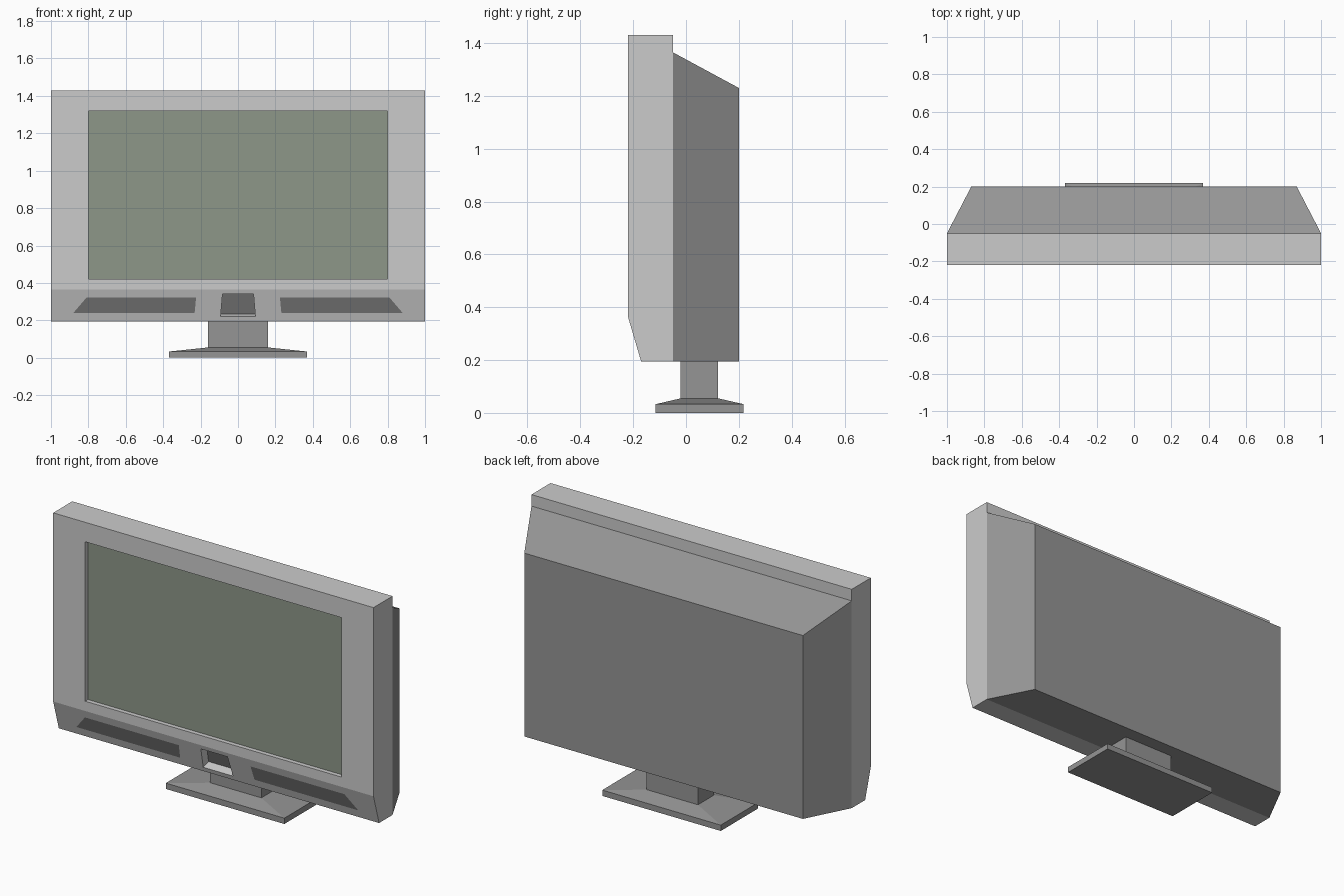
import bpy, bmesh

if "Cube" in bpy.data.objects:
    bpy.data.objects.remove(bpy.data.objects["Cube"])


def material(name, colour):
    m = bpy.data.materials.new(name)
    m.diffuse_color = (*colour, 1)
    m.use_nodes = True
    m.node_tree.nodes["Principled BSDF"].inputs["Base Color"].default_value = m.diffuse_color
    return m


DARK = material("dark_plastic", (0.3, 0.3, 0.3))
BLACK = material("black_mesh", (0.2, 0.2, 0.2))
GLASS = material("green_glass", (0.27, 0.31, 0.25))


def loft(name, rings, mat=None, open_start=False):
    """Join rings of equal point count with side faces and end caps."""
    bm = bmesh.new()
    loops = [[bm.verts.new(p) for p in ring] for ring in rings]
    n = len(loops[0])
    for a, b in zip(loops, loops[1:]):
        for i in range(n):
            j = (i + 1) % n
            bm.faces.new((a[i], a[j], b[j], b[i]))
    start = bm.faces.new(loops[0])
    if len(loops) > 1:
        bm.faces.new(loops[-1])
        bmesh.ops.recalc_face_normals(bm, faces=bm.faces)
        if open_start:
            bmesh.ops.delete(bm, geom=[start], context='FACES_ONLY')
    mesh = bpy.data.meshes.new(name)
    bm.to_mesh(mesh)
    bm.free()
    if mat:
        mesh.materials.append(mat)
    ob = bpy.data.objects.new(name, mesh)
    bpy.context.collection.objects.link(ob)
    return ob


def rect_xz(x, z0, z1, y):
    return [(-x, y, z0), (x, y, z0), (x, y, z1), (-x, y, z1)]


def rect_xy(x, y0, y1, z):
    return [(-x, y0, z), (x, y0, z), (x, y1, z), (-x, y1, z)]


def on_chin(points, depth):
    """Place front-view (x, z) points on the slanted chin, sunk by depth."""
    return [(x, -0.17 - (z - 0.195) * 0.05 / 0.17 + 0.959 * depth, z + 0.282 * depth)
            for x, z in points]


def cut(target, cutter):
    mod = target.modifiers.new("cut", 'BOOLEAN')
    mod.object = cutter
    mod.operation = 'DIFFERENCE'
    mod.solver = 'EXACT'
    dg = bpy.context.evaluated_depsgraph_get()
    mesh = bpy.data.meshes.new_from_object(target.evaluated_get(dg))
    target.modifiers.clear()
    target.data = mesh
    bpy.data.objects.remove(cutter)


# Front bezel with slanted chin
profile = [(-0.05, 0.195), (-0.17, 0.195), (-0.22, 0.365), (-0.22, 1.43), (-0.05, 1.43)]
bezel = loft("bezel", [[(x, y, z) for y, z in profile] for x in (-1, 1)])

# Recessed screen
cut(bezel, loft("screen_cutter", [rect_xz(0.8, 0.42, 1.32, y) for y in (-0.3, -0.194)]))
loft("screen", [rect_xz(0.8, 0.42, 1.32, -0.195)], GLASS)

# Control pocket in the chin
pocket = [(-0.093, 0.22), (0.093, 0.22), (0.083, 0.34), (-0.083, 0.34)]
cut(bezel, loft("pocket_cutter", [on_chin(pocket, d) for d in (-0.03, 0.051)]))
loft("control_panel", [on_chin(pocket, 0.05)], BLACK)

# Speaker grilles
grille = [(0.232, 0.24), (0.88, 0.24), (0.81, 0.322), (0.224, 0.322)]
for side, s in (("right", 1), ("left", -1)):
    points = [(s * x, z) for x, z in grille][::s]
    loft("speaker_grille_" + side, [on_chin(points, -0.001)], BLACK)

# Tapered rear housing
loft("rear_housing", [rect_xz(1, 0.195, 1.365, -0.05),
                      rect_xz(0.87, 0.195, 1.23, 0.2)], DARK, open_start=True)

# Stand: flat foot, sloped top and neck
loft("stand", [rect_xy(0.37, -0.115, 0.218, 0), rect_xy(0.37, -0.115, 0.218, 0.033),
               rect_xy(0.16, -0.02, 0.122, 0.055), rect_xy(0.16, -0.02, 0.122, 0.197)], DARK)
